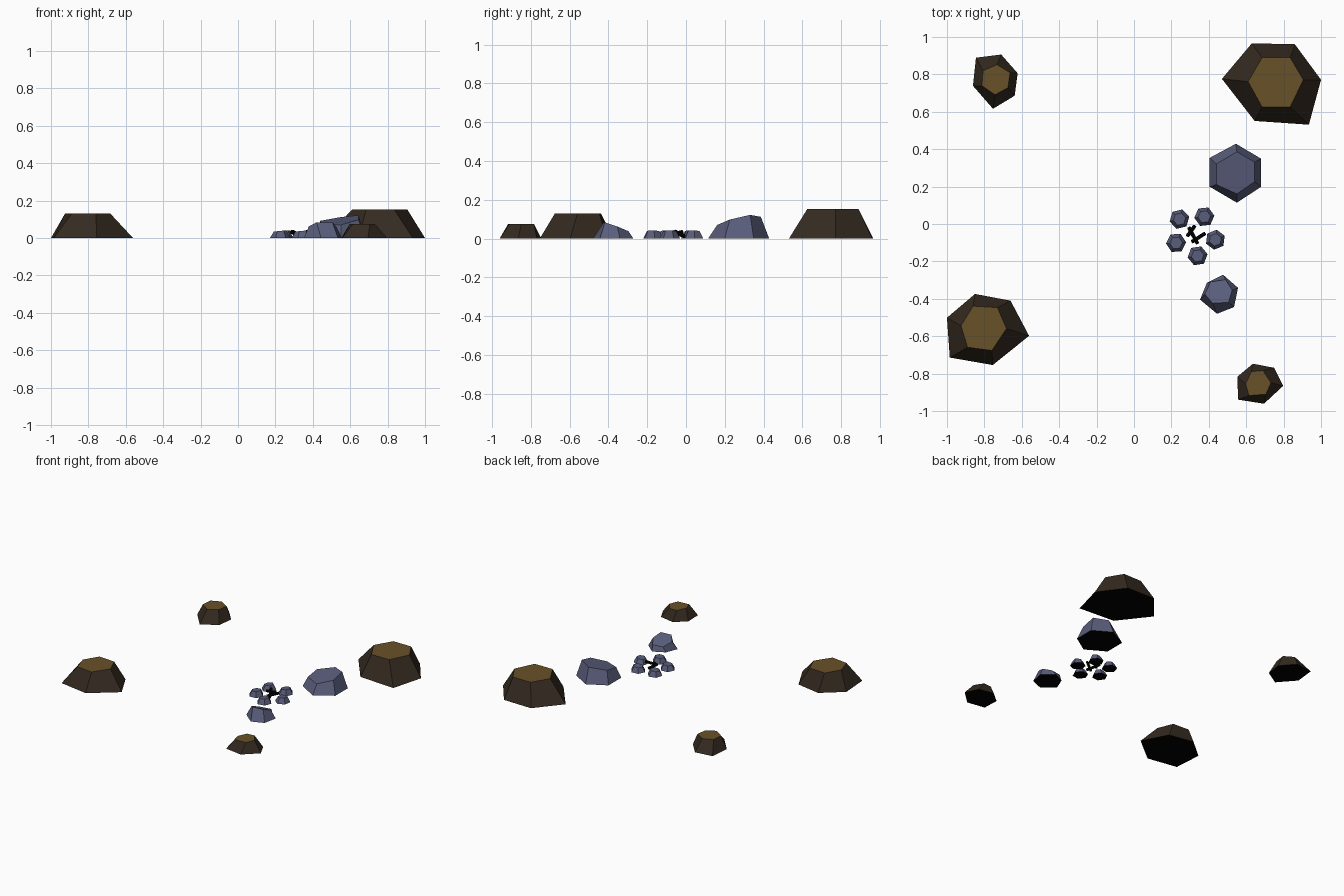
import bpy, bmesh, math, random
from mathutils import Vector

if "Cube" in bpy.data.objects:
    bpy.data.objects.remove(bpy.data.objects["Cube"])
random.seed(4)


def material(name, rgb):
    m = bpy.data.materials.new(name)
    m.diffuse_color = (*rgb, 1)
    m.use_nodes = True
    m.node_tree.nodes["Principled BSDF"].inputs["Base Color"].default_value = m.diffuse_color
    return m


EARTH = material("dark earth", (0.034, 0.023, 0.014))
SOIL = material("brown soil top", (0.140, 0.083, 0.022))
STONE = material("blue grey stone", (0.100, 0.110, 0.195))
CHAR = material("charred wood", (0.001, 0.001, 0.001))
UNDER = material("black underside", (0.0, 0.0, 0.0))


def frustum(name, base, top, mats):
    """Closed flat-faced lump: base ring (x, y), top ring (x, y, z)."""
    bm = bmesh.new()
    low = [bm.verts.new((x, y, 0)) for x, y in base]
    high = [bm.verts.new(p) for p in top]
    n = len(low)
    for i in range(n):
        j = (i + 1) % n
        bm.faces.new((low[i], low[j], high[j], high[i]))
    under = bm.faces.new(low[::-1])
    under.material_index = len(mats)
    cap = bm.faces.new(high)
    cap.material_index = len(mats) - 1
    bmesh.ops.recalc_face_normals(bm, faces=bm.faces)
    me = bpy.data.meshes.new(name)
    bm.to_mesh(me)
    bm.free()
    for m in mats + [UNDER]:
        me.materials.append(m)
    ob = bpy.data.objects.new(name, me)
    bpy.context.collection.objects.link(ob)
    ob.location.y = -.004
    return ob


# Four earth mounds: height, base ring, top ring
mounds = {
    "mound_back_right": (0.153,
        [(.47, .78), (.63, .97), (.86, .965), (1, .775), (.935, .535), (.645, .555)],
        [(.61, .765), (.685, .893), (.835, .893), (.905, .775), (.835, .63), (.685, .63)]),
    "mound_front_left": (0.13,
        [(-1, -.497), (-.85, -.37), (-.66, -.406), (-.561, -.594), (-.755, -.75), (-.985, -.71)],
        [(-.925, -.54), (-.86, -.435), (-.73, -.443), (-.682, -.555), (-.76, -.672), (-.89, -.655)]),
    "mound_back_left": (0.09,
        [(-.845, .893), (-.71, .91), (-.622, .81), (-.638, .69), (-.754, .62), (-.861, .743)],
        [(-.807, .823), (-.733, .856), (-.663, .813), (-.674, .733), (-.743, .695), (-.813, .743)]),
    "mound_front_right": (0.075,
        [(.552, -.813), (.636, -.743), (.75, -.765), (.798, -.861), (.695, -.957), (.557, -.935)],
        [(.597, -.85), (.628, -.785), (.69, -.78), (.732, -.845), (.705, -.906), (.615, -.913)]),
}
for name, (h, base, top) in mounds.items():
    frustum(name, base, [(x, y, h) for x, y in top], [EARTH, SOIL])

# Two boulders with sloping tops
frustum("large_boulder",
        [(.405, .358), (.545, .433), (.68, .353), (.68, .203), (.55, .118), (.405, .203)],
        [(.44, .325, .092), (.55, .39, .112), (.645, .335, .122),
         (.645, .23, .098), (.55, .165, .07), (.44, .215, .075)], [STONE])
frustum("small_boulder",
        [(.353, -.40), (.39, -.31), (.476, -.267), (.556, -.337), (.535, -.44), (.444, -.476)],
        [(.378, -.37, .062), (.41, -.305, .038), (.49, -.293, .038),
         (.525, -.35, .062), (.505, -.415, .084), (.42, -.42, .084)], [STONE])

# Ring of fire stones
for k, (cx, cy) in enumerate([(.243, .03), (.376, .043), (.435, -.08), (.34, -.166), (.225, -.097)]):
    turn = random.uniform(0, 1)

    def ring(r):
        return [(cx + r * math.cos(turn + i * math.pi / 3),
                 cy + r * math.sin(turn + i * math.pi / 3)) for i in range(6)]
    frustum(f"fire_stone_{k + 1}", ring(.054),
            [(x, y, .038 + .1 * (x - cx)) for x, y in ring(.034)], [STONE])

# Charred sticks lying across each other in the middle
sticks = [((.293, -.018, .034), (.34, -.105, .012)),
          ((.325, -.01, .012), (.285, -.065, .034)),
          ((.31, -.095, .012), (.38, -.05, .036))]
for k, (a, b) in enumerate(sticks):
    a, b = Vector(a), Vector(b)
    bpy.ops.mesh.primitive_cylinder_add(vertices=5, radius=.0105, depth=(b - a).length,
                                        location=(a + b) / 2)
    ob = bpy.context.object
    ob.name = f"charred_stick_{k + 1}"
    ob.rotation_euler = (b - a).to_track_quat('Z', 'Y').to_euler()
    ob.data.materials.append(CHAR)
